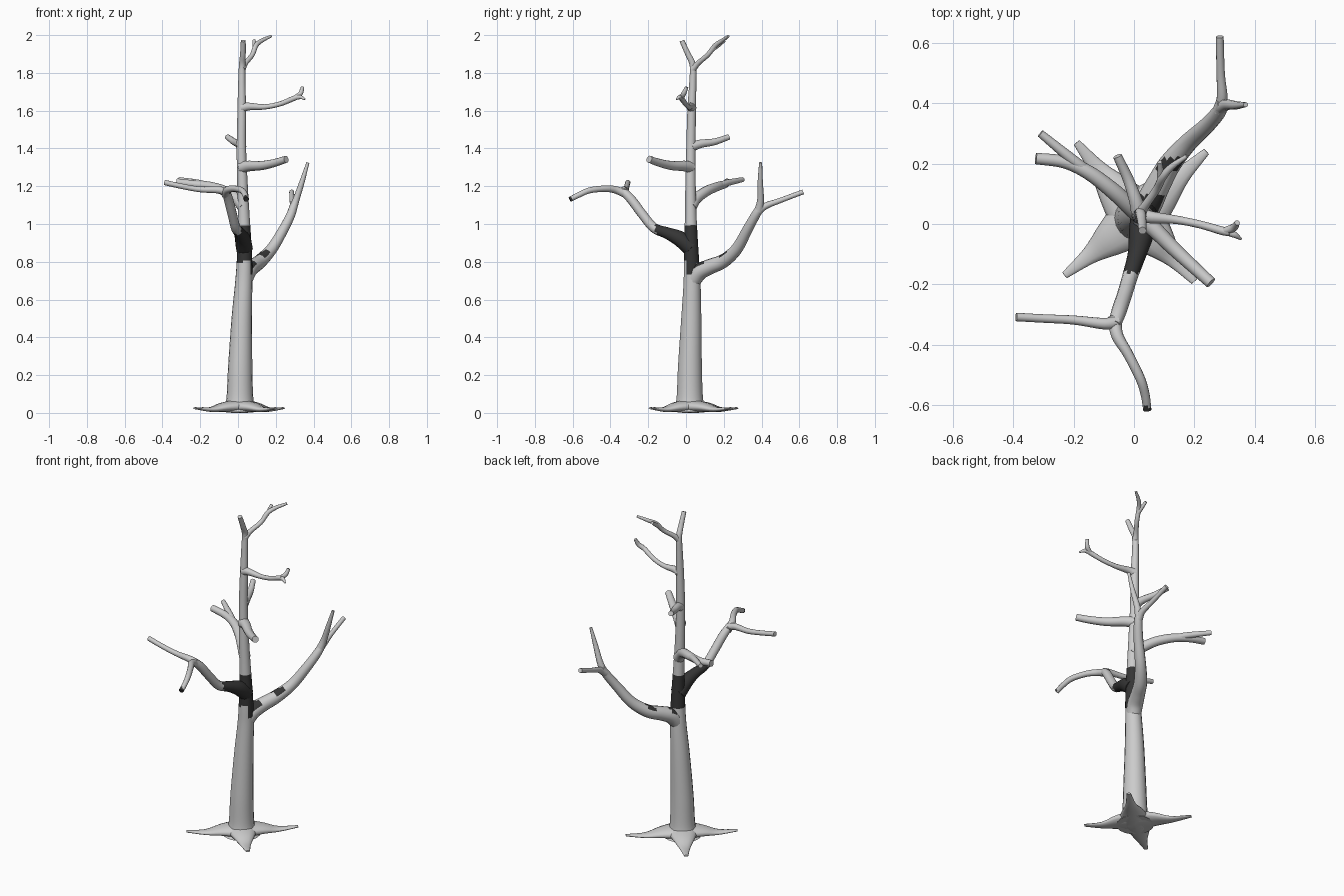
import bpy, bmesh, math
from mathutils import Vector


def material(name, v):
    m = bpy.data.materials.new(name)
    m.diffuse_color = (v, v, v, 1)
    return m


BARK = material("pale_bark", 0.6)
CHAR = material("charred_bark", 0.035)


def smooth_path(pts, steps):
    """Catmull-Rom through (x, y, z, radius) points."""
    p = [Vector(q) for q in pts]
    p = [2 * p[0] - p[1]] + p + [2 * p[-1] - p[-2]]
    out = []
    for i in range(1, len(p) - 2):
        a, b, c, d = p[i - 1:i + 3]
        for s in range(steps):
            t = s / steps
            out.append(0.5 * (2 * b + (c - a) * t + (2 * a - 5 * b + 4 * c - d) * t * t
                              + (3 * b - a - 3 * c + d) * t ** 3))
    return out + [p[-2]]


def limb(name, pts, sides=12, steps=5, flat=1.0, dark=None):
    """Tapered round tube; dark(centre, normal) picks the charred faces."""
    path = smooth_path(pts, steps)
    cen = [q.to_3d() for q in path]
    bm = bmesh.new()
    rings, u = [], None
    for i, c in enumerate(cen):
        t = (cen[min(i + 1, len(cen) - 1)] - cen[max(i - 1, 0)]).normalized()
        if u is None:
            u = t.cross(Vector((0, 0, 1)) if abs(t.z) < 0.8 else Vector((0, 1, 0)))
        u = (u - t * u.dot(t)).normalized()
        w = t.cross(u)
        ring = []
        for k in range(sides):
            a = 2 * math.pi * k / sides
            v = c + max(path[i][3], 0.003) * (u * math.cos(a) + w * (flat * math.sin(a)))
            v.z = max(v.z, 0.0)
            ring.append(bm.verts.new(v))
        rings.append(ring)
    for r, s in zip(rings, rings[1:]):
        for k in range(sides):
            j = (k + 1) % sides
            bm.faces.new((r[k], r[j], s[j], s[k]))
    bm.faces.new(rings[0][::-1])
    bm.faces.new(rings[-1])
    bmesh.ops.recalc_face_normals(bm, faces=bm.faces)
    for f in bm.faces:
        f.smooth = len(f.verts) == 4
        if dark and dark(f.calc_center_median(), f.normal):
            f.material_index = 1
    me = bpy.data.meshes.new(name)
    bm.to_mesh(me)
    bm.free()
    me.materials.append(BARK)
    me.materials.append(CHAR)
    bpy.context.collection.objects.link(bpy.data.objects.new(name, me))


# Trunk, charred in the middle with a tongue running down one side
limb("trunk", [(.01, .02, .005, .105), (.01, .02, .03, .085), (.01, .02, .08, .071),
               (.012, .021, .25, .064), (.02, .028, .5, .054), (.03, .032, .68, .046),
               (.034, .03, .78, .042), (.034, .027, .9, .037), (.03, .025, 1.05, .031),
               (.024, .024, 1.2, .028), (.018, .026, 1.4, .025), (.02, .03, 1.6, .023),
               (.02, .036, 1.75, .019), (.022, .036, 1.84, .017), (.026, .01, 1.9, .015),
               (.028, -.022, 1.97, .013)], sides=18, steps=8,
     dark=lambda c, n: .8 < c.z < .985 or (.73 < c.z <= .8 and n.x > .7))

# Roots
for i, (x, y) in enumerate([(-.23, -.17), (.2, -.19), (.24, .24), (-.19, .27)]):
    limb(f"root_{i + 1}", [(.01, .02, .035, .095), (.01 + (x - .01) * .35, .02 + (y - .02) * .35, .03, .062),
                           (.01 + (x - .01) * .65, .02 + (y - .02) * .65, .018, .03),
                           (x, y, .025, .012)], flat=.42)

# Front bough and its fork
limb("front_bough", [(.034, .03, .87, .045), (.025, -.03, .92, .042), (.01, -.1, .952, .031),
                     (-.012, -.17, .98, .026), (-.03, -.23, 1.05, .025), (-.05, -.29, 1.13, .025),
                     (-.065, -.335, 1.175, .021)],
     dark=lambda c, n: c.y > -.16)
limb("front_bough_left_twig", [(-.055, -.325, 1.165, .022), (-.1, -.33, 1.18, .019),
                               (-.2, -.318, 1.183, .015), (-.3, -.313, 1.2, .014),
                               (-.39, -.308, 1.22, .014)])
limb("front_bough_front_twig", [(-.065, -.31, 1.155, .023), (-.055, -.37, 1.18, .02),
                                (-.02, -.43, 1.187, .017), (.02, -.51, 1.178, .016),
                                (.037, -.565, 1.155, .015), (.044, -.615, 1.13, .014)],
     dark=lambda c, n: c.y < -.605)

# Back bough and its fork, with a small charred patch on top
limb("back_bough", [(.03, .03, .69, .042), (.05, .07, .745, .045), (.08, .13, .775, .041),
                    (.12, .2, .805, .037), (.18, .27, .87, .031), (.24, .325, .97, .027),
                    (.28, .37, 1.05, .024), (.295, .4, 1.1, .02)],
     dark=lambda c, n: n.z > .5 and (.175 < c.y < .215 or (c.y < .1 and c.z > .77)))
limb("back_bough_upright_twig", [(.287, .385, 1.07, .023), (.308, .395, 1.13, .018),
                                 (.338, .393, 1.22, .014), (.37, .395, 1.325, .008)])
limb("back_bough_outer_twig", [(.283, .375, 1.06, .023), (.292, .42, 1.095, .018),
                               (.287, .5, 1.125, .014), (.284, .62, 1.17, .013)])

# Left rear branch with two tips
limb("left_rear_branch", [(.03, .025, 1.09, .033), (-.01, .055, 1.135, .029), (-.07, .11, 1.175, .027),
                          (-.15, .17, 1.2, .024), (-.23, .205, 1.21, .021), (-.325, .217, 1.222, .019)])
limb("left_rear_twig", [(-.13, .155, 1.19, .02), (-.2, .21, 1.215, .018), (-.31, .3, 1.235, .013)])

# Right front stub branch
limb("right_front_branch", [(.02, .025, 1.3, .033), (.06, -.01, 1.307, .028), (.13, -.08, 1.31, .024),
                            (.2, -.145, 1.325, .021), (.255, -.195, 1.343, .019)])

# Rear stub branch
limb("rear_branch", [(.018, .03, 1.41, .027), (.005, .08, 1.425, .022), (-.02, .15, 1.435, .018),
                     (-.055, .225, 1.46, .015)])

# Upper right branch with forked tip
limb("upper_right_branch", [(.02, .03, 1.615, .026), (.06, .022, 1.622, .02), (.14, .014, 1.62, .014),
                            (.22, -.002, 1.635, .013), (.29, -.022, 1.663, .014), (.32, -.028, 1.675, .013)])
limb("upper_right_twig_a", [(.3, -.024, 1.667, .013), (.33, -.012, 1.69, .013), (.342, .004, 1.725, .009)])
limb("upper_right_twig_b", [(.3, -.024, 1.667, .012), (.33, -.034, 1.672, .011), (.355, -.05, 1.66, .004)])

# Crown branch with a side twig
limb("crown_branch", [(.022, .036, 1.82, .019), (.04, .065, 1.852, .014), (.075, .115, 1.895, .013),
                      (.095, .155, 1.945, .013), (.125, .19, 1.97, .011), (.175, .225, 1.995, .007)])
limb("crown_twig", [(.088, .14, 1.925, .012), (.088, .172, 1.947, .011), (.085, .205, 1.972, .008)])
